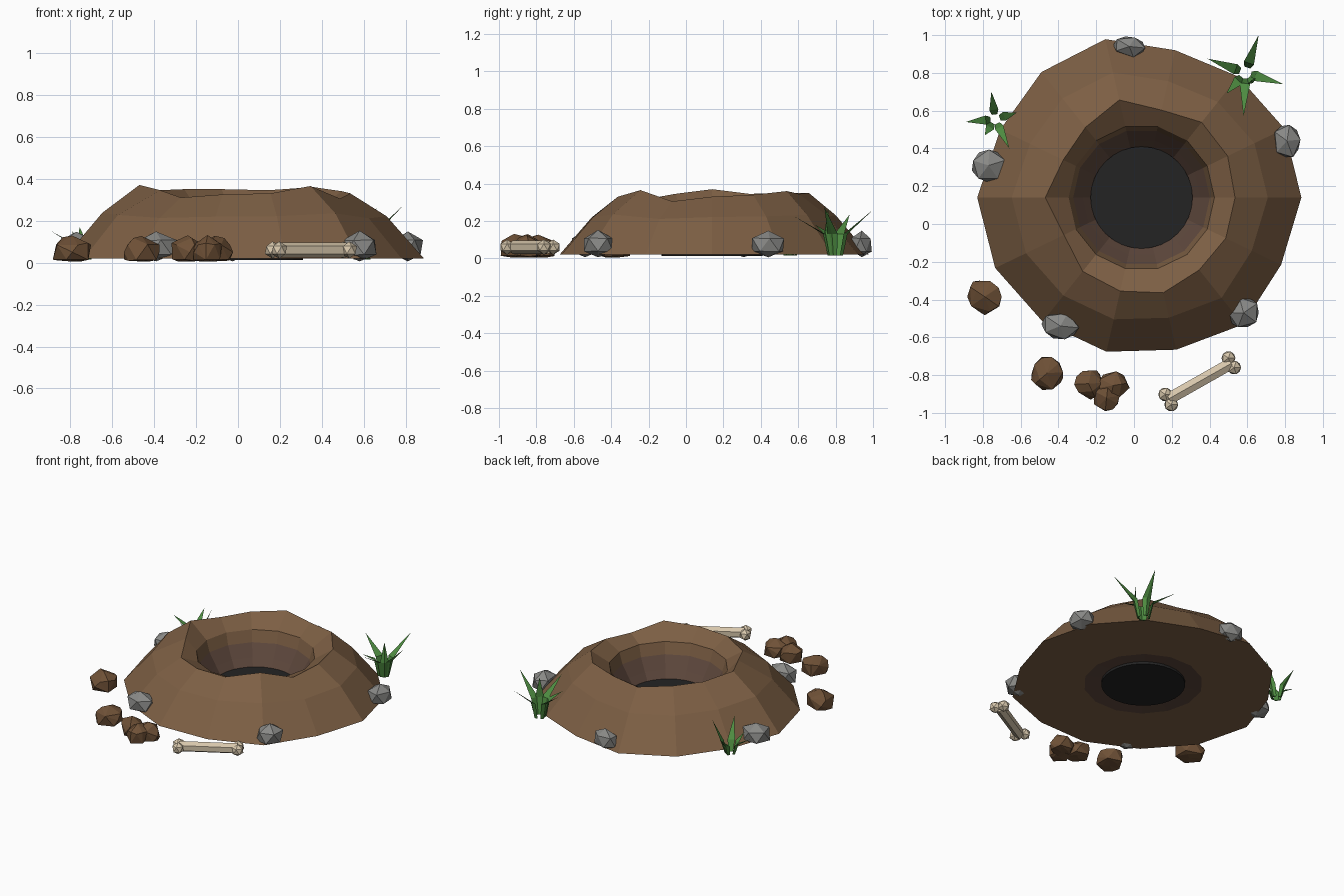
import bpy, bmesh, math, random
from mathutils import Vector

if "Cube" in bpy.data.objects:
    bpy.data.objects.remove(bpy.data.objects["Cube"])

random.seed(4)
CX, CY, N = 0.04, 0.14, 14


def material(name, rgb):
    m = bpy.data.materials.new(name)
    m.diffuse_color = (*rgb, 1)
    m.use_nodes = True
    m.node_tree.nodes["Principled BSDF"].inputs["Base Color"].default_value = m.diffuse_color
    return m


SOIL = material("soil", (0.205, 0.115, 0.058))
WALL = material("burrow_wall", (0.115, 0.066, 0.047))
DARK = material("hole_dark", (0.017, 0.017, 0.017))
CLOD = material("clod_brown", (0.16, 0.083, 0.038))
STONE = material("stone_grey", (0.25, 0.25, 0.24))
BONE = material("bone", (0.68, 0.57, 0.41))
GRASS = material("grass_green", (0.075, 0.26, 0.052))


def finish(bm, name, *mats):
    bmesh.ops.recalc_face_normals(bm, faces=list(bm.faces))
    me = bpy.data.meshes.new(name)
    bm.to_mesh(me)
    bm.free()
    for m in mats:
        me.materials.append(m)
    ob = bpy.data.objects.new(name, me)
    bpy.context.collection.objects.link(ob)
    return ob


def ring(bm, radii, heights):
    return [bm.verts.new((CX + r * math.cos(math.tau * i / N),
                          CY + r * math.sin(math.tau * i / N), z))
            for i, (r, z) in enumerate(zip(radii, heights))]


# Mound: uneven outer foot and rim, stepped burrow wall inside, flat underside
foot = [.846, .84, .82, .80, .86, .85, .83, .87, .86, .84, .837, .826, .86, .82]
rim = [.495, .506, .51, .475, .53, .476, .46, .51, .456, .50, .508, .517, .49, .495]
rim_z = [.33, .34, .36, .345, .35, .35, .345, .37, .345, .31, .325, .33, .365, .305]
bm = bmesh.new()
rings = [
    ring(bm, [.385] * N, [.02] * N),
    ring(bm, foot, [.02] * N),
    ring(bm, [r * .79 for r in foot], [.225 + (z - .34) * .4 for z in rim_z]),
    ring(bm, rim, rim_z),
    ring(bm, [.386] * N, [.265] * N),
    ring(bm, [.362] * N, [.185] * N),
    ring(bm, [.31] * N, [.10] * N),
    ring(bm, [.265] * N, [.03] * N),
]
mat_of = [0, 0, 0, 0, 0, 1, 1, 1]
for k in range(len(rings)):
    a, b = rings[k], rings[(k + 1) % len(rings)]
    for i in range(N):
        j = (i + 1) % N
        bm.faces.new((a[i], a[j], b[j], b[i])).material_index = mat_of[k]
finish(bm, "mound", SOIL, WALL)

# Dark floor of the hole, a plug seen from above and below
bm = bmesh.new()
bmesh.ops.create_cone(bm, cap_ends=True, segments=32, radius1=.27, radius2=.27, depth=.04)
bmesh.ops.translate(bm, verts=list(bm.verts), vec=(CX, CY, .032))
finish(bm, "hole_floor", DARK)


def lump(name, mat, x, y, z, size, jitter, turn):
    """Faceted lump with a flattened bottom."""
    bm = bmesh.new()
    bmesh.ops.create_icosphere(bm, subdivisions=1, radius=1)
    if mat is CLOD:
        bmesh.ops.subdivide_edges(bm, edges=list(bm.edges)[::4], cuts=1)
        bmesh.ops.triangulate(bm, faces=list(bm.faces))
    c, s = math.cos(turn), math.sin(turn)
    for v in bm.verts:
        p = v.co.normalized() * (1 + random.uniform(-jitter, jitter))
        px, py = p.x * size[0], p.y * size[1]
        v.co = (x + c * px - s * py, y + s * px + c * py,
                max(.006, z + p.z * size[2]))
    bmesh.ops.dissolve_degenerate(bm, edges=list(bm.edges), dist=.0005)
    finish(bm, name, mat)


# Stones around the foot of the mound
for i, (x, y, sx, sy, turn) in enumerate([
        (.81, .44, .08, .10, .1), (.58, -.47, .095, .09, .6), (-.39, -.54, .11, .08, -.1),
        (-.77, .31, .10, .095, .3), (-.025, .94, .095, .06, -.1)]):
    lump(f"stone_{i + 1}", STONE, x, y, .072, (sx, sy, .078), .05, turn)

# Loose clods of soil in front
for i, (x, y, r) in enumerate([(-.79, -.385, .103), (-.46, -.79, .10), (-.24, -.845, .088),
                               (-.11, -.855, .088), (-.145, -.92, .08)]):
    lump(f"clod_{i + 1}", CLOD, x, y, .05, (r, r * .93, .08), .05, i * 1.3)

# Bone: six-sided shaft with two knobs at each end
a, b = Vector((.185, -.925, .06)), Vector((.515, -.738, .06))
axis = b - a
bm = bmesh.new()
bmesh.ops.create_cone(bm, cap_ends=True, segments=6, radius1=.036, radius2=.036,
                      depth=axis.length,
                      matrix=axis.to_track_quat('Z', 'Y').to_matrix().to_4x4())
bmesh.ops.translate(bm, verts=list(bm.verts), vec=(a + b) / 2)
finish(bm, "bone_shaft", BONE)
bm = bmesh.new()
for x, y in [(.165, -.902), (.197, -.956), (.50, -.71), (.53, -.76)]:
    new = bmesh.ops.create_icosphere(bm, subdivisions=1, radius=.041)["verts"]
    bmesh.ops.translate(bm, verts=new, vec=(x, y, .06))
finish(bm, "bone_knobs", BONE)


def tuft(name, cx, cy, base_r, bend_z, width, tips):
    """Bent tapering three-sided blades around a small ring."""
    bm = bmesh.new()
    for x, y, z in tips:
        out = Vector((x - cx, y - cy, 0)).normalized()
        side = Vector((-out.y, out.x, 0))
        c = Vector((cx, cy, 0))
        rows = []
        for r, h, w in [(base_r, .015, width * .6), (base_r + .025, bend_z, width)]:
            p = c + out * r + Vector((0, 0, h))
            rows.append([bm.verts.new(q) for q in
                         (p - side * w, p + out * .012, p + side * w)])
        tip = bm.verts.new((x, y, z))
        lo, hi = rows
        bm.faces.new(lo)
        for i in range(3):
            j = (i + 1) % 3
            bm.faces.new((lo[i], lo[j], hi[j], hi[i]))
            bm.faces.new((hi[i], hi[j], tip))
    finish(bm, name, GRASS)


# Grass tufts at the back
tuft("grass_large", .59, .80, .03, .13, .028,
     [(.66, 1.0, .26), (.79, .74, .275), (.58, .57, .23), (.39, .875, .235), (.49, .69, .18),
      (.62, .76, .27)])
tuft("grass_small", -.735, .555, .025, .09, .024,
     [(-.755, .70, .17), (-.89, .54, .15), (-.66, .40, .20), (-.62, .59, .235), (-.79, .47, .15)])
